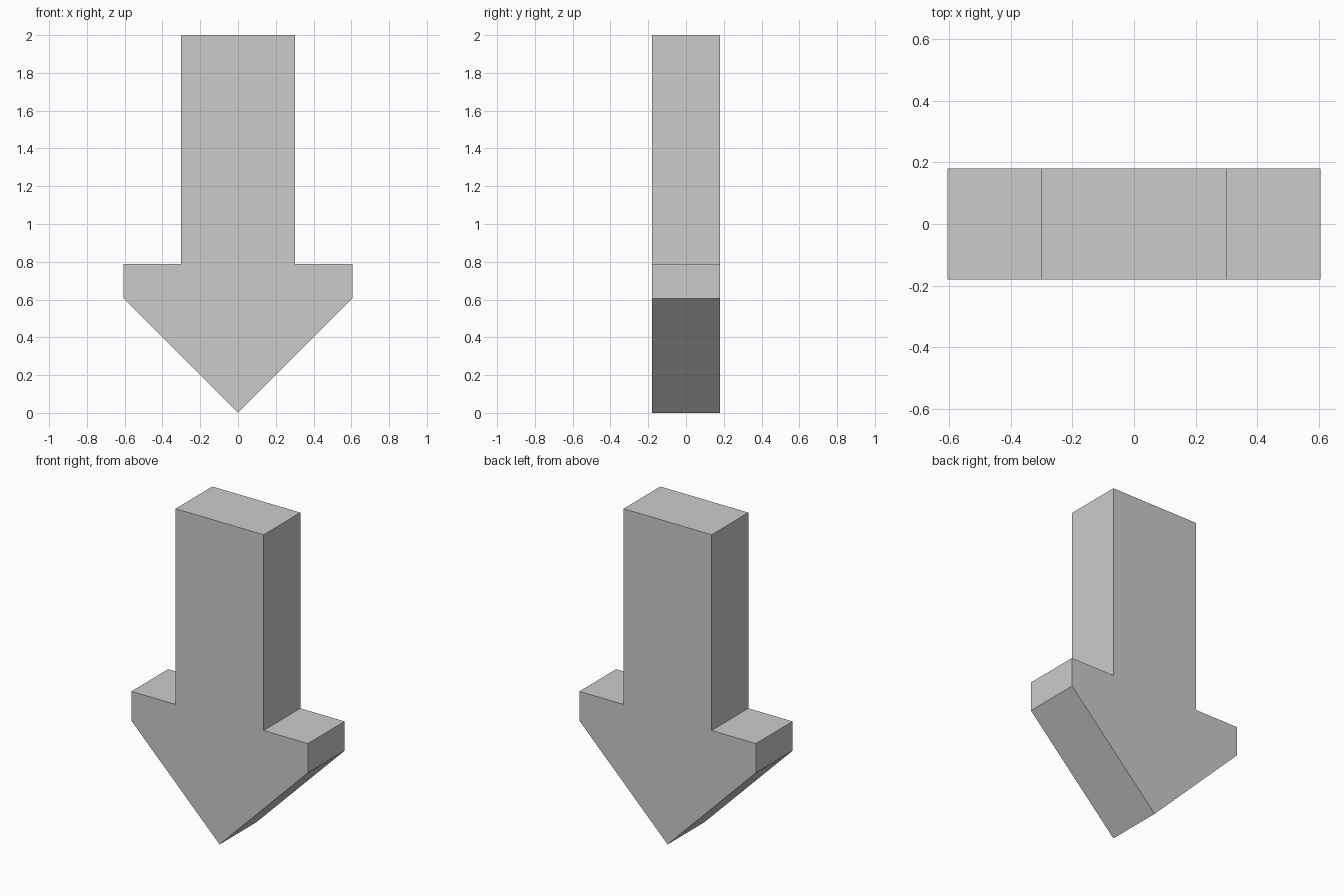
import bpy
import bmesh

if "Cube" in bpy.data.objects:
    bpy.data.objects.remove(bpy.data.objects["Cube"])

HALF_DEPTH = 0.18

# Right half of the arrow outline (x, z), from tip to top
half = [(0.605, 0.605), (0.605, 0.787), (0.302, 0.787), (0.302, 2.0)]
outline = [(0, 0)] + half + [(-x, z) for x, z in reversed(half)]

# Extrude the mirrored outline front to back
bm = bmesh.new()
front = bm.faces.new([bm.verts.new((x, -HALF_DEPTH, z)) for x, z in outline])
extruded = bmesh.ops.extrude_face_region(bm, geom=[front], use_keep_orig=True)
back_verts = [g for g in extruded["geom"] if isinstance(g, bmesh.types.BMVert)]
bmesh.ops.translate(bm, verts=back_verts, vec=(0, 2 * HALF_DEPTH, 0))
bmesh.ops.recalc_face_normals(bm, faces=bm.faces)

# Solid downward arrow
mesh = bpy.data.meshes.new("down_arrow")
bm.to_mesh(mesh)
bm.free()
arrow = bpy.data.objects.new("down_arrow", mesh)
bpy.context.collection.objects.link(arrow)
